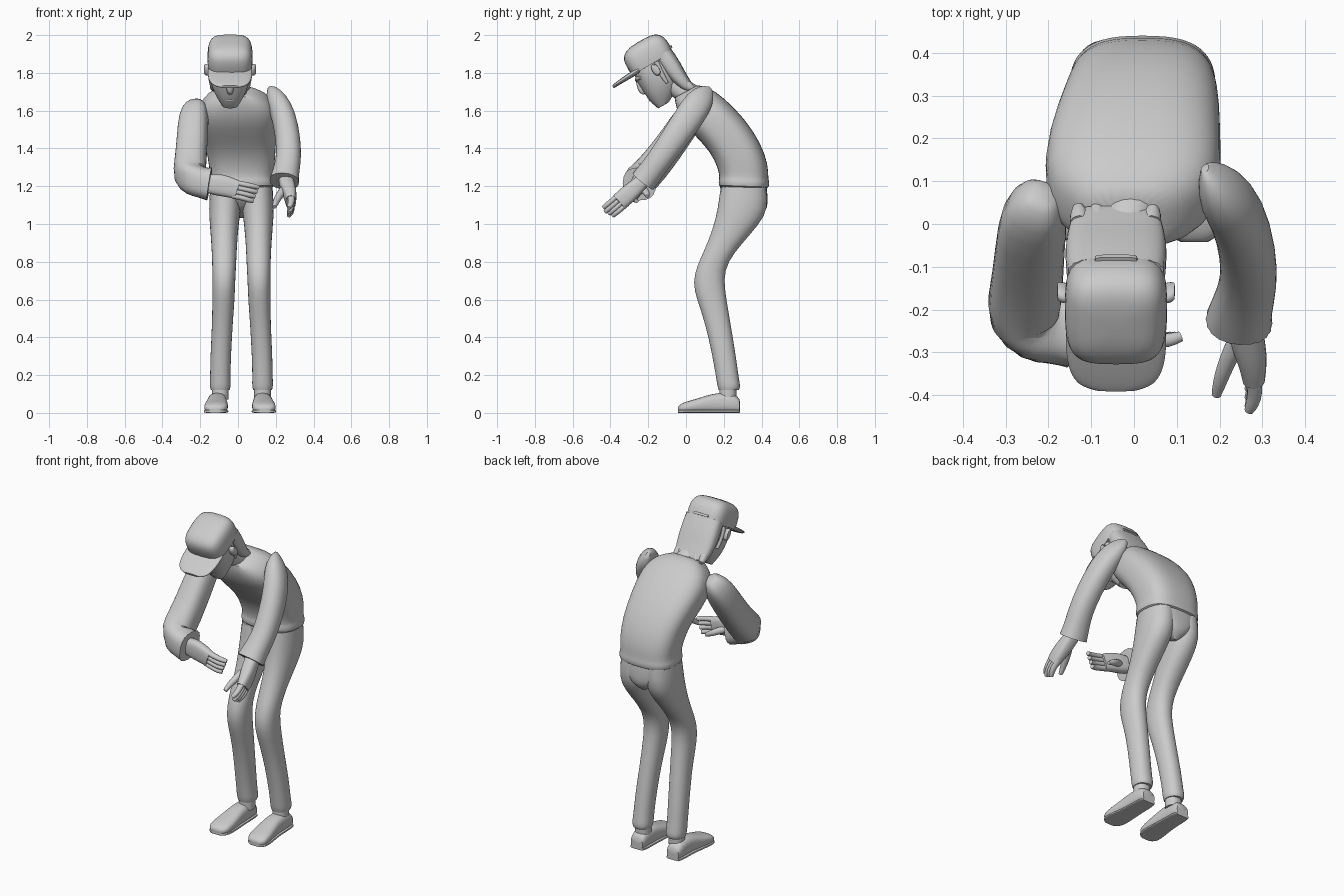
import bpy, bmesh, math
from mathutils import Vector, Matrix

CX = 0.018  # body centre line


def skin(name, rings, k=2.2, n=20, mat=None, crease=0.9, levels=1):
    """Skin superellipse rings given as (centre, half axis a, half axis b)."""
    bm = bmesh.new()
    loops = []
    for c, a, b in rings:
        loop = []
        for i in range(n):
            t = 2 * math.pi * i / n
            ca, sa = math.cos(t), math.sin(t)
            p = (Vector(c) + a * math.copysign(abs(ca) ** (2 / k), ca)
                 + b * math.copysign(abs(sa) ** (2 / k), sa))
            loop.append(bm.verts.new(mat @ p if mat else p))
        loops.append(loop)
    for l0, l1 in zip(loops, loops[1:]):
        for i in range(n):
            j = (i + 1) % n
            bm.faces.new((l0[i], l0[j], l1[j], l1[i]))
    cl = bm.edges.layers.float.new("crease_edge")
    for l in (loops[0], loops[-1]):
        f = bm.faces.new(l)
        for e in f.edges:
            e[cl] = crease
    bmesh.ops.recalc_face_normals(bm, faces=bm.faces)
    me = bpy.data.meshes.new(name)
    bm.to_mesh(me)
    bm.free()
    ob = bpy.data.objects.new(name, me)
    bpy.context.collection.objects.link(ob)
    m = ob.modifiers.new("smooth", 'SUBSURF')
    m.levels = m.render_levels = levels
    bpy.context.view_layer.objects.active = ob
    ob.select_set(True)
    bpy.ops.object.shade_smooth_by_angle(angle=math.radians(50))
    ob.select_set(False)
    return ob


def loft(name, rows, **kw):
    """Rows: x centre, half width, front (y, z), back (y, z)."""
    rings = []
    for x, hw, fy, fz, by, bz in rows:
        f, b = Vector((x, fy, fz)), Vector((x, by, bz))
        rings.append(((f + b) / 2, Vector((hw, 0, 0)), (b - f) / 2))
    return skin(name, rings, **kw)


def tube(name, pts, ref=(1, 0, 0), **kw):
    """Points: x, y, z, radius across, radius along ref."""
    P = [Vector(p[:3]) for p in pts]
    rings = []
    for i, p in enumerate(pts):
        t = (P[min(i + 1, len(P) - 1)] - P[max(i - 1, 0)]).normalized()
        s = t.cross(Vector(ref)).normalized()
        rings.append((P[i], s * p[3], s.cross(t) * p[-1]))
    return skin(name, rings, **kw)


# torso: bent-forward sweater with a hem
loft("sweater", [
    (.02, .155, .19, 1.195, .42, 1.19), (.02, .173, .172, 1.20, .44, 1.19),
    (.02, .173, .172, 1.235, .442, 1.225), (.02, .165, .178, 1.245, .435, 1.24),
    (.02, .174, .168, 1.30, .437, 1.31), (.016, .185, .13, 1.38, .397, 1.43),
    (0, .203, .055, 1.46, .31, 1.56), (-.005, .21, -.02, 1.54, .2, 1.67),
    (-.005, .165, -.055, 1.62, .12, 1.725), (-.015, .085, -.06, 1.67, .06, 1.735)], k=2.8, n=28)
tube("neck", [(-.005, .04, 1.67, .065), (-.02, -.02, 1.71, .06), (-.035, -.1, 1.77, .06)])

# trousers
loft("trouser_seat", [
    (CX, .163, .18, 1.22, .428, 1.21), (CX, .163, .18, 1.17, .431, 1.16),
    (CX, .13, .19, 1.135, .434, 1.11), (CX, .075, .215, 1.105, .425, 1.065),
    (CX, .02, .24, 1.08, .38, 1.03)], k=2.6, n=28)
leg = [(.082, .084, .182, 1.2, .428, 1.2), (.088, .086, .168, 1.08, .437, 1.08),
       (.091, .076, .14, .97, .39, 1.0), (.091, .068, .10, .87, .3, .9),
       (.091, .064, .058, .78, .22, .8), (.093, .061, .034, .69, .2, .71),
       (.095, .060, .057, .6, .213, .61), (.1, .055, .1, .48, .235, .48),
       (.11, .055, .14, .3, .265, .3), (.112, .054, .16, .18, .28, .18),
       (.112, .057, .165, .145, .29, .14), (.112, .05, .172, .12, .28, .12)]
shoe = [(.113, .040, .0, .285, .07), (.113, .05, .0, .26, .105), (.113, .05, .0, .17, .108),
        (.114, .055, .0, .11, .093), (.117, .062, .0, .05, .073),
        (.12, .064, .0, 0, .06), (.122, .056, .002, -.028, .048), (.123, .03, .008, -.042, .033)]
for s, side in ((-1, "right"), (1, "left")):
    dx = .015 if s < 0 else 0  # right toe turned out
    loft("trouser_leg_" + side, [(CX + s * r[0],) + r[1:] for r in leg])
    tube("ankle_" + side, [(CX + s * .112, .222, z, .045) for z in (.07, .11, .16)])
    loft("shoe_" + side, [(CX + s * x - dx, w, y, z0, y, z1) for x, w, z0, y, z1 in shoe], k=2.7)
    loft("shoe_sole_" + side, [(CX + s * x - dx, w + .002, y, 0, y, .016)
                               for x, w, z0, y, z1 in shoe], k=5)

# sleeves: rounded shoulders, bent elbow, flared cuffs
tube("sleeve_left", [
    (.165, .13, 1.715, .015, .01), (.178, .11, 1.70, .05, .03), (.205, .07, 1.65, .078, .06),
    (.245, .02, 1.57, .08, .065), (.267, -.07, 1.44, .073, .067), (.269, -.14, 1.34, .066, .067),
    (.25, -.2, 1.26, .068, .072), (.245, -.228, 1.225, .072, .08)])
tube("sleeve_right", [
    (-.21, .07, 1.645, .03), (-.217, .055, 1.625, .062), (-.235, .02, 1.57, .08),
    (-.243, -.06, 1.45, .082), (-.25, -.145, 1.335, .085), (-.262, -.215, 1.255, .092),
    (-.232, -.243, 1.232, .088), (-.19, -.245, 1.218, .08), (-.15, -.247, 1.212, .09)],
     ref=(0, 0, 1), k=2.6)

# left hand: palm turned inward, fingers forward and down
tube("palm_left", [(.252, -.21, 1.245, .036, .04), (.262, -.265, 1.195, .045, .042),
                   (.277, -.31, 1.155, .05, .036), (.28, -.355, 1.115, .048, .028)], k=3, n=12)
for i in range(4):
    o = .031 - .0215 * i  # offset across the palm
    y, z, d = -.66 * o, .75 * o, .006 * abs(i - 1)
    tube(f"finger_left_{i}", [(.28, -.33 + y, 1.135 + z, .015, .02),
                              (.284, -.375 + y, 1.097 + z, .015, .019),
                              (.276, -.408 + y + d, 1.069 + z + d, .015, .017),
                              (.268, -.422 + y + d, 1.056 + z + d, .012, .012)], n=8)
tube("thumb_left", [(.245, -.265, 1.185, .026), (.215, -.325, 1.145, .022),
                    (.2, -.37, 1.115, .018), (.192, -.4, 1.09, .012)], n=8)

# right hand: flat, pointing across the body
tube("palm_right", [(-.18, -.25, 1.215, .032, .045), (-.12, -.255, 1.21, .034, .06),
                    (-.06, -.262, 1.2, .032, .058), (0, -.268, 1.18, .026, .05)],
     ref=(0, 0, 1), k=3, n=12)
for i in range(4):
    z, d = 1.15 + .024 * i, .01 * (3 - i)
    tube(f"finger_right_{i}", [(-.03, -.268, z, .02, .016), (.03, -.275, z - .012, .02, .016),
                               (.085 - d, -.272, z - .023, .018, .015),
                               (.11 - d, -.262, z - .028, .013, .012)], ref=(0, 0, 1), n=8)
tube("thumb_right", [(-.11, -.25, 1.2, .022), (-.06, -.22, 1.18, .022),
                     (-.02, -.205, 1.16, .018), (.01, -.205, 1.145, .011)], ref=(0, 0, 1), n=8)

# head group, tilted down; local -y is the face direction
H = Matrix.Translation((-.042, -.17, 1.82)) @ Matrix.Rotation(math.radians(30), 4, 'X')


def stack(name, rows, **kw):
    """Rows: height, front reach, back reach, half width."""
    return loft(name, [(0, hw, -f, z, -b, z) for z, f, b, hw in rows], mat=H, **kw)


stack("head", [(.06, .10, -.11, .105), (0, .112, -.11, .112), (-.06, .11, -.11, .106),
               (-.11, .108, -.09, .092), (-.155, .10, -.05, .068), (-.192, .085, .02, .042)], k=2.4)
stack("hair", [(.05, -.03, -.134, .116), (-.04, -.035, -.14, .12), (-.1, -.045, -.136, .118),
               (-.17, -.07, -.138, .108), (-.19, -.09, -.137, .098)], k=3)
for i in range(5):
    x = -.085 + .042 * i
    tube(f"hair_lock_{i}", [(x, .112, -.15, .024), (x, .116, -.18, .026),
                            (x * 1.05, .132, -.2 - .01 * (i % 2), .012)], mat=H, n=8)
stack("cap_crown", [(.028, .118, -.133, .119), (.08, .12, -.138, .121), (.122, .116, -.132, .116),
                    (.15, .094, -.112, .1), (.164, .055, -.078, .07), (.166, .01, -.03, .02)],
      k=3.6, n=28)
loft("cap_brim", [(0, w, -f, z - h, -f, z + h) for f, w, z, h in (
    (.07, .118, .036, .016), (.12, .119, .034, .015), (.17, .113, .032, .013),
    (.205, .1, .03, .011), (.225, .08, .028, .01), (.235, .05, .027, .008))], mat=H, k=2.8)
loft("cap_strap", [(0, .05, .125, z, .143, z) for z in (.05, .064)], mat=H, k=5)
for s, side in ((-1, "right"), (1, "left")):
    ear = [(s * .10, .005, -.01, .014, .03), (s * .125, .005, -.008, .022, .038),
           (s * .138, .012, -.008, .016, .03)]
    skin("ear_" + side, [(c[:3], Vector((0, c[3], 0)), Vector((0, 0, c[4]))) for c in ear],
         mat=H, n=12, crease=.3)
    tube("sideburn_" + side, [(s * .1, .03, .03, .016), (s * .1, .02, -.05, .016),
                              (s * .097, .025, -.1, .008)], mat=H, n=8)
    tube("brow_" + side, [(s * .015, -.106, -.005, .012), (s * .045, -.104, .002, .013),
                          (s * .08, -.085, -.005, .008)], ref=(0, 0, 1), mat=H, n=8)
# nose and lips
tube("nose", [(0, -.1, -.005, .014), (0, -.108, -.04, .018), (0, -.114, -.068, .02),
              (0, -.102, -.085, .014)], mat=H, n=10)
for i, z in enumerate((-.115, -.133)):
    tube(("upper_lip", "lower_lip")[i], [(-.042, -.085, z, .006), (0, -.104, z, .011),
                                         (.042, -.085, z, .006)], ref=(0, 0, 1), mat=H, n=8)
